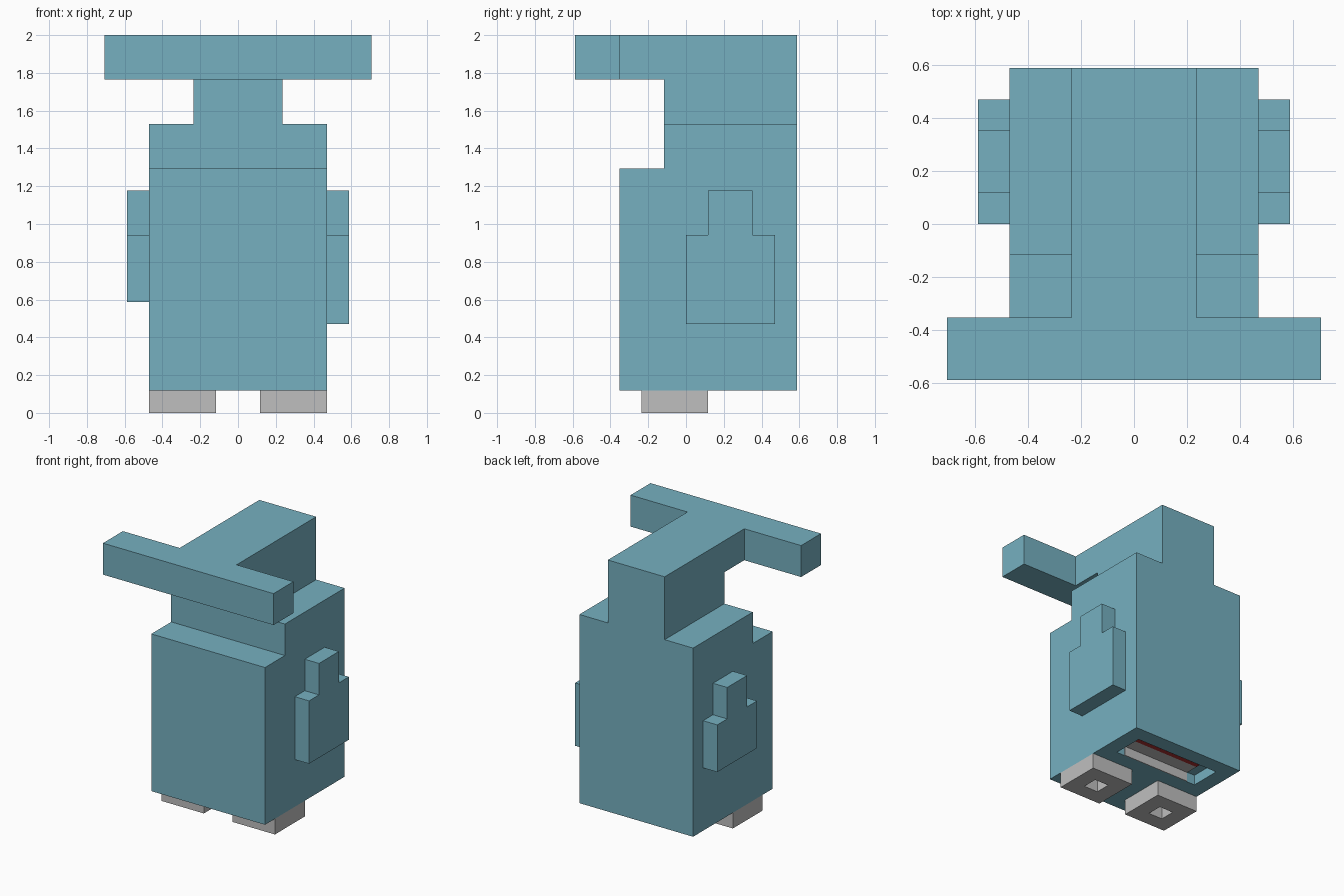
import bpy
import bmesh
from mathutils import Vector

U = 2 / 17  # one block of the build grid

cube = bpy.data.objects.get("Cube")
if cube:
    bpy.data.objects.remove(cube, do_unlink=True)


def material(name, rgb):
    mat = bpy.data.materials.new(name)
    mat.use_nodes = True
    mat.diffuse_color = (*rgb, 1)
    mat.node_tree.nodes["Principled BSDF"].inputs["Base Color"].default_value = (*rgb, 1)
    return mat


blue = material("soft blue", (0.18, 0.435, 0.53))
grey = material("light grey", (0.52, 0.52, 0.52))
red = material("dark red", (0.4, 0.03, 0.03))


def prism(name, outline, axis, start, end, mat):
    """Extrude a closed outline, in block units, along the x or z axis."""
    bm = bmesh.new()
    verts = []
    for a, b in outline:
        co = (start, a, b) if axis == "x" else (a, b, start)
        verts.append(bm.verts.new(Vector(co) * U))
    face = bm.faces.new(verts)
    top = bmesh.ops.extrude_face_region(bm, geom=[face])["geom"]
    direction = Vector((1, 0, 0)) if axis == "x" else Vector((0, 0, 1))
    bmesh.ops.translate(bm, vec=direction * (end - start) * U,
                        verts=[g for g in top if isinstance(g, bmesh.types.BMVert)])
    bmesh.ops.recalc_face_normals(bm, faces=bm.faces)
    mesh = bpy.data.meshes.new(name)
    bm.to_mesh(mesh)
    bm.free()
    mesh.materials.append(mat)
    obj = bpy.data.objects.new(name, mesh)
    bpy.context.collection.objects.link(obj)
    return obj


def box(name, x, y, z, mat):
    outline = [(x[0], y[0]), (x[1], y[0]), (x[1], y[1]), (x[0], y[1])]
    return prism(name, outline, "z", z[0], z[1], mat)


def cut(obj, cutter):
    """Subtract the cutter, then discard it."""
    mod = obj.modifiers.new("cut", "BOOLEAN")
    mod.operation = "DIFFERENCE"
    mod.solver = "EXACT"
    mod.object = cutter
    bpy.context.view_layer.objects.active = obj
    bpy.ops.object.modifier_apply(modifier=mod.name)
    bpy.data.objects.remove(cutter, do_unlink=True)


# Body with a stepped front and a slot underneath
body = prism("body", [(-3, 1), (5, 1), (5, 13), (-1, 13), (-1, 11), (-3, 11)],
             "x", -4, 4, blue)
cut(body, box("slot_cutter", (-3, 3), (2, 4), (0.5, 1.65), blue))

# Lining inside the slot
box("slot_wall", (-2.4, 2.4), (2, 2.05), (1, 1.6), grey)
box("slot_ceiling", (-2.4, 2.4), (2, 2.9), (1.6, 1.65), grey)
box("slot_stripe", (-2.4, 2.4), (2.9, 3.2), (1.6, 1.65), red)

# Neck and T-shaped head
box("neck", (-2, 2), (-1, 5), (13, 15), blue)
prism("head", [(-6, -5), (6, -5), (6, -3), (2, -3), (2, 5), (-2, 5), (-2, -3), (-6, -3)],
      "z", 15, 17, blue)

# Side fins, the left one reaching lower
for name, inner, outer, bottom in (("left_fin", 4, 5, 4), ("right_fin", -5, -4, 5)):
    prism(name, [(0, bottom), (4, bottom), (4, 8), (3, 8), (3, 10), (1, 10), (1, 8), (0, 8)],
          "x", inner, outer, blue)

# Feet with a square hole in the sole
for name, x in (("left_foot", 1), ("right_foot", -4)):
    foot = box(name, (x, x + 3), (-2, 1), (0, 1), grey)
    cut(foot, box("hole_cutter", (x + 1, x + 2), (-1, 0), (-0.5, 1.5), grey))
